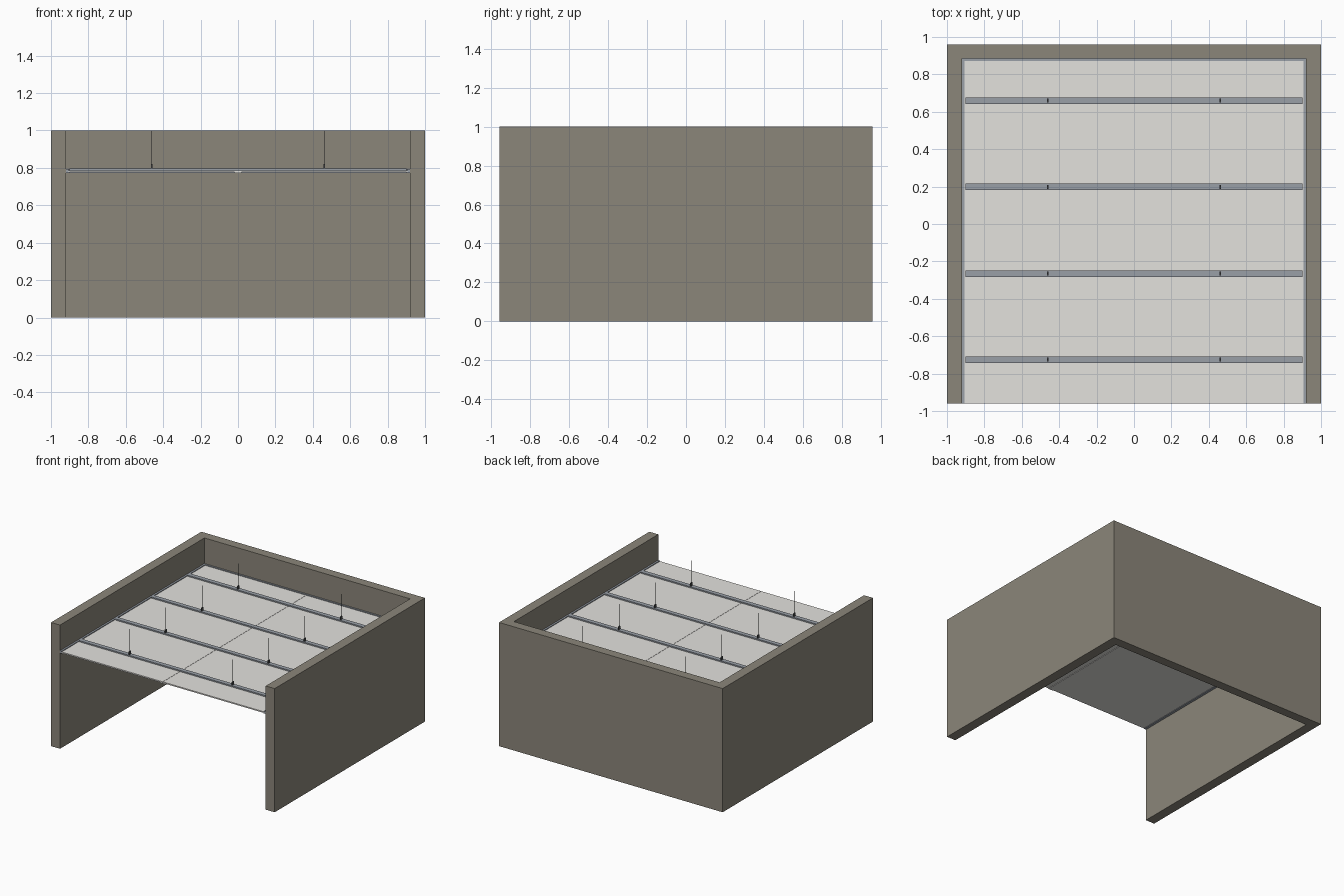
import bpy
import bmesh
from mathutils import Matrix, Vector

cube = bpy.data.objects.get("Cube")
if cube:
    bpy.data.objects.remove(cube, do_unlink=True)


def material(name, rgb):
    m = bpy.data.materials.new(name)
    m.use_nodes = True
    col = (*rgb, 1)
    m.diffuse_color = col
    m.node_tree.nodes["Principled BSDF"].inputs["Base Color"].default_value = col
    return m


WALL = material("warm grey plaster", (0.26, 0.24, 0.195))
PANEL = material("off white board", (0.77, 0.76, 0.73))
STEEL = material("blue grey steel", (0.32, 0.35, 0.39))
DARK = material("dark steel", (0.08, 0.085, 0.09))


def boxes(name, mat, *spans):
    """One object made of boxes, each given as x, y and z ranges."""
    bm = bmesh.new()
    for span in spans:
        lo, hi = Vector([s[0] for s in span]), Vector([s[1] for s in span])
        mtx = Matrix.Translation((lo + hi) / 2) @ Matrix.Diagonal((*(hi - lo), 1))
        bmesh.ops.create_cube(bm, size=1, matrix=mtx)
    mesh = bpy.data.meshes.new(name)
    bm.to_mesh(mesh)
    bm.free()
    mesh.materials.append(mat)
    ob = bpy.data.objects.new(name, mesh)
    bpy.context.collection.objects.link(ob)
    return ob


def around(c, width):
    return (c - width / 2, c + width / 2)


def mirrored(r, side):
    return tuple(sorted((r[0] * side, r[1] * side)))


FRONT, BACK, INNER = -0.96, 0.96, 0.885
FLOOR_TO_TOP = (0, 1)
UNDER, BOARD, RAIL, CLIP = 0.773, 0.777, 0.787, 0.797

# Walls
boxes("back_wall", WALL, ((-1, 1), (INNER, BACK), FLOOR_TO_TOP))
for side, label in ((1, "left"), (-1, "right")):
    boxes(label + "_wall", WALL,
          (mirrored((0.92, 1), side), (FRONT, INNER), FLOOR_TO_TOP))
    # Ceiling board halves with a fine centre gap
    boxes(label + "_ceiling_board", PANEL,
          (mirrored((0.001, 0.905), side), (FRONT, 0.872), (BOARD, RAIL)))
    # L-shaped edge angle along the wall
    boxes(label + "_edge_angle", STEEL,
          (mirrored((0.9, 0.92), side), (FRONT, INNER), (UNDER, BOARD)),
          (mirrored((0.905, 0.92), side), (FRONT, INNER), (BOARD, 0.793)))

# Back edge angle and the strip under the centre joint
boxes("back_edge_angle", STEEL,
      ((-0.905, 0.905), (0.872, INNER), (UNDER, 0.793)))
boxes("centre_joint_strip", PANEL,
      (around(0, 0.04), (FRONT, 0.872), (UNDER, BOARD)))

# Cross channels, each hung from two clips and rods
for i, y in enumerate((-0.725, -0.265, 0.198, 0.66), 1):
    boxes(f"cross_channel_{i}", STEEL,
          ((-0.9, 0.9), around(y, 0.035), (RAIL, CLIP)))
    for side, label in ((1, "left"), (-1, "right")):
        x = 0.46 * side
        boxes(f"{label}_hanger_clip_{i}", DARK,
              (around(x, 0.008), around(y, 0.022), (CLIP, 0.822)))
        boxes(f"{label}_hanger_rod_{i}", DARK,
              (around(x, 0.003), around(y, 0.003), (0.822, 1)))
